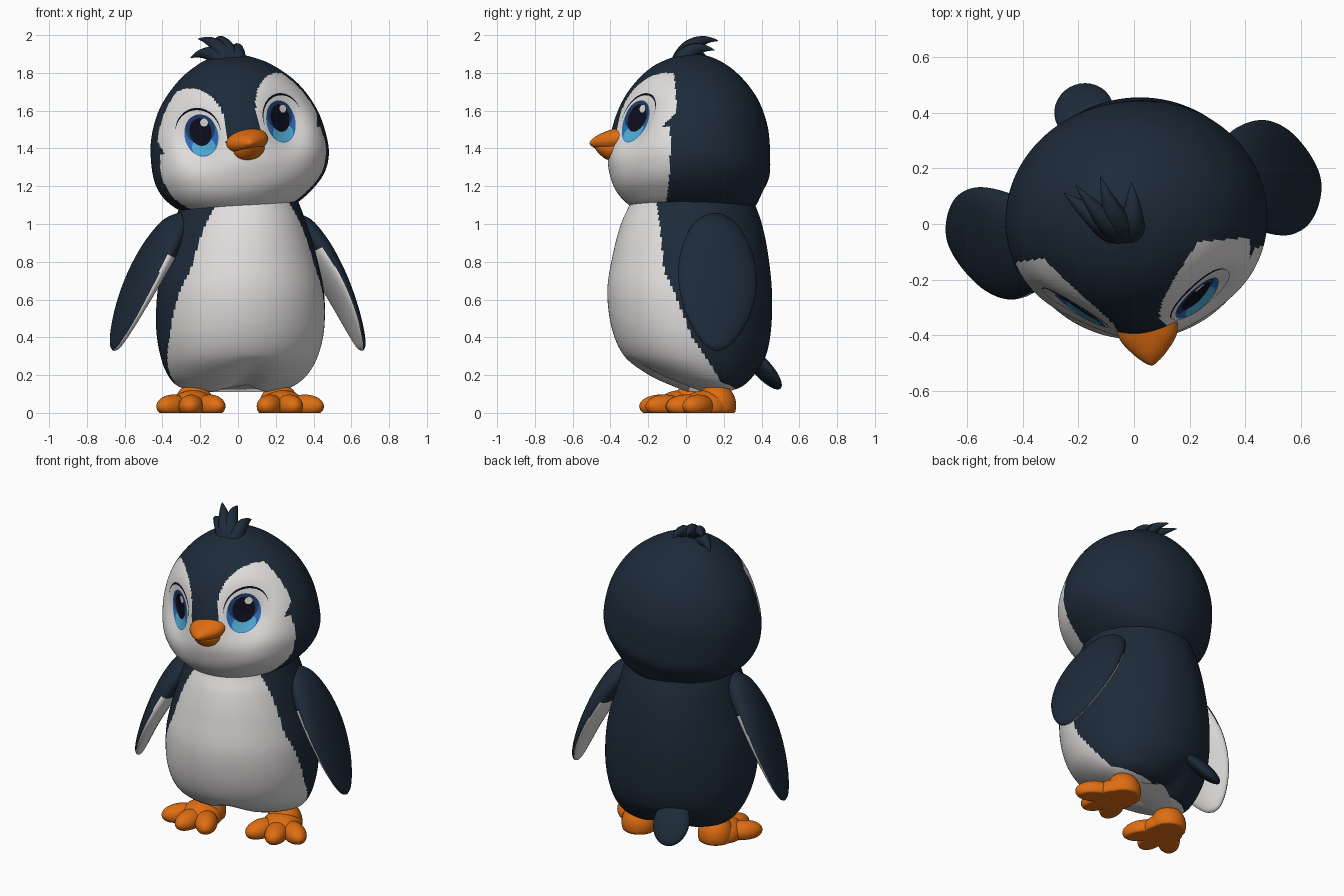
import bpy, bmesh, math
from mathutils import Matrix, Vector

if "Cube" in bpy.data.objects:
    bpy.data.objects.remove(bpy.data.objects["Cube"])

R, T = Matrix.Rotation, Matrix.Translation
rad = math.radians


def mat(name, r, g, b):
    m = bpy.data.materials.new(name)
    m.diffuse_color = (r, g, b, 1)
    m.use_nodes = True
    m.node_tree.nodes["Principled BSDF"].inputs["Base Color"].default_value = m.diffuse_color
    return m


NAVY = mat("navy plumage", 0.0125, 0.0235, 0.041)
WHITE = mat("white plumage", 0.76, 0.74, 0.73)
ORANGE = mat("orange skin", 0.74, 0.155, 0.006)
BLACK = mat("pupil black", 0.004, 0.004, 0.014)
DARK_BLUE = mat("iris dark blue", 0.015, 0.045, 0.13)
BLUE = mat("iris blue", 0.025, 0.15, 0.47)
LIGHT_BLUE = mat("iris light blue", 0.08, 0.42, 0.68)


def finish(name, bm, mats, matrix=None):
    me = bpy.data.meshes.new(name)
    bm.to_mesh(me)
    bm.free()
    for m in mats:
        me.materials.append(m)
    for p in me.polygons:
        p.use_smooth = True
    ob = bpy.data.objects.new(name, me)
    bpy.context.collection.objects.link(ob)
    if matrix:
        ob.matrix_world = matrix
    return ob


def sample(rows, k):
    """Smooth curve through rows of (height, x radius, y centre, y radius)."""
    out = []
    for i in range(len(rows) - 1):
        a, b, c, d = (rows[min(max(j, 0), len(rows) - 1)] for j in range(i - 1, i + 3))
        for s in range(k):
            t = s / k
            out.append([0.5 * (2 * q + (r - p) * t + (2 * p - 5 * q + 4 * r - w) * t * t
                        + (3 * q - p - 3 * r + w) * t ** 3) for p, q, r, w in zip(a, b, c, d)])
    return out + [list(rows[-1])]


def loft(name, rows, mats, matrix, k=8, n=128):
    bm = bmesh.new()
    rings = []
    for z, rx, yc, ry in sample(rows, k):
        rings.append([bm.verts.new((rx * math.cos(2 * math.pi * i / n),
                                    yc + ry * math.sin(2 * math.pi * i / n), z)) for i in range(n)])
    for a, b in zip(rings, rings[1:]):
        for i in range(n):
            j = (i + 1) % n
            bm.faces.new((a[i], a[j], b[j], b[i]))
    bm.faces.new(rings[0])
    bm.faces.new(rings[-1])
    bmesh.ops.recalc_face_normals(bm, faces=bm.faces)
    return finish(name, bm, mats, matrix)


def paint(ob, rule):
    for p in ob.data.polygons:
        p.material_index = 1 if rule(p.center, p.normal) else 0


def ball(bm, matrix, size):
    bmesh.ops.create_uvsphere(bm, u_segments=32, v_segments=20, radius=1,
                              matrix=matrix @ Matrix.Diagonal((*size, 1)))


# Body: turned slightly, white belly that widens towards the bottom
body = loft("body", [(.11, .2, .12, .1), (.14, .31, .12, .17), (.2, .375, .085, .27),
                     (.3, .42, .05, .37), (.45, .447, .03, .42), (.65, .44, .02, .435),
                     (.85, .395, .025, .41), (1.0, .35, .03, .375), (1.1, .315, .035, .335),
                     (1.2, .28, .04, .3)], [NAVY, WHITE], T((.02, 0, 0)) @ R(rad(16), 4, 'Z'), 18, 180)
for v in body.data.vertices:  # arch between the legs
    if v.co.z < .3:
        v.co.z += .05 * math.exp(-(v.co.x / .09) ** 2) * (.3 - v.co.z) / .19


def belly(c, n):
    edge = [(0, .6), (.165, .09), (.4, -.09), (.75, -.22), (2, -.22)]
    for (z0, y0), (z1, y1) in zip(edge, edge[1:]):
        if z0 <= c.z < z1:
            return c.y < y0 + (y1 - y0) * (c.z - z0) / (z1 - z0)


paint(body, belly)

# Head: tilted and turned, white face with two rounded eye patches
HEAD = T((.02, .02, 1.3)) @ R(rad(-10), 4, 'Y') @ R(rad(6), 4, 'Z')
HEAD_ROWS = [(-.24, .25, .02, .28), (-.2, .32, .015, .335), (-.13, .405, 0, .385),
             (-.05, .455, 0, .42), (.05, .472, -.005, .43), (.2, .455, 0, .415),
             (.33, .405, .003, .372), (.43, .335, .004, .311), (.52, .235, .005, .225),
             (.575, .135, .012, .133), (.598, .06, .025, .055), (.604, .001, .025, .001)]
head = loft("head", HEAD_ROWS, [NAVY, WHITE], HEAD, 18, 220)


def socket(u, y, v):
    """Push the eye areas back so the brow and muzzle stand forward."""
    dip = math.exp(-((abs(u) - .25) / .12) ** 2 - ((v - .19) / .15) ** 2)
    return y + .08 * dip * min(max(-y / .15, 0), 1)


for v in head.data.vertices:
    v.co.y = socket(v.co.x, v.co.y, v.co.z)


def face(c, n):
    u = abs(c.x) - .24
    patch = abs(u / (.19 if u > 0 else .155)) ** 2.1 + abs((c.z - .245) / .215) ** 2.1 < 1
    return (patch and c.y < -.115) or (c.z < .14 and c.y < -.15)


paint(head, face)
HEAD_CURVE = sample(HEAD_ROWS, 18)


def on_face(u, v, lift):
    """Point on the front of the head."""
    for a, b in zip(HEAD_CURVE, HEAD_CURVE[1:]):
        if a[0] <= v <= b[0]:
            t = (v - a[0]) / (b[0] - a[0])
            _, rx, yc, ry = (p + (q - p) * t for p, q in zip(a, b))
            return (u, socket(u, yc - ry * math.sqrt(max(0, 1 - (u / rx) ** 2)), v) - lift, v)


def decal(name, u, v, ru, rv, lift, material, n=40, m=8):
    bm = bmesh.new()
    mid = bm.verts.new(on_face(u, v, lift))
    prev = None
    for k in range(1, m + 1):
        ring = [bm.verts.new(on_face(u + ru * k / m * math.cos(2 * math.pi * i / n),
                                     v + rv * k / m * math.sin(2 * math.pi * i / n), lift))
                for i in range(n)]
        for i in range(n):
            j = (i + 1) % n
            bm.faces.new((prev[i], ring[i], ring[j], prev[j]) if prev else (mid, ring[i], ring[j]))
        prev = ring
    finish(name, bm, [material], HEAD)


# Eyes: thin layered plates following the face
for s, side in ((-1, "left"), (1, "right")):
    decal(side + "_eye_lash", s * .228, .224, .112, .129, .002, BLACK)
    decal(side + "_eye_white", s * .23, .214, .112, .127, .0035, WHITE)
    decal(side + "_iris", s * .215, .203, .083, .113, .005, BLUE)
    decal(side + "_iris_glow", s * .215, .142, .058, .047, .006, LIGHT_BLUE)
    decal(side + "_iris_shade", s * .215, .238, .073, .077, .007, DARK_BLUE)
    decal(side + "_pupil", s * .215, .222, .054, .074, .008, BLACK)
    decal(side + "_eye_glint", s * .215 + .025, .268, .019, .021, .009, WHITE)

# Beak: upper and lower halves
BEAK = HEAD @ T((.01, -.36, .128)) @ R(rad(90), 4, 'X')
loft("upper_beak", [(0, .115, .01, .07), (.07, .105, .0, .06), (.13, .06, -.004, .038),
                    (.165, .02, -.008, .016), (.174, .002, -.01, .002)], [ORANGE], BEAK, 5, 32)
loft("lower_beak", [(0, .1, -.04, .06), (.07, .08, -.04, .058), (.11, .055, -.034, .042),
                    (.14, .025, -.025, .02), (.15, .004, -.02, .004)], [ORANGE], BEAK, 5, 32)

# Flippers: broad thin leaves, white on the inside
for s, side, y, twist in ((-1, "left", -.06, 19), (1, "right", .16, 13)):
    fl = loft(side + "_flipper", [(.03, .015, 0, .04), (-.05, .062, 0, .125), (-.2, .072, 0, .19),
                                  (-.38, .062, 0, .213), (-.55, .047, 0, .185),
                                  (-.68, .035, 0, .125), (-.76, .022, 0, .06), (-.785, .004, 0, .01)],
              [NAVY, WHITE], T((s * .305, y, 1.03)) @ R(rad(-27 * s), 4, 'Y') @ R(rad(twist), 4, 'Z'), 12, 96)
    paint(fl, lambda c, n: c.z < -.2 and (n.x * s < -.3 or (s < 0 and n.y < -.25 and n.x * s < .45)))
    for v in fl.data.vertices:
        t = -v.co.z / .785
        v.co.x += s * .12 * t * (1 - t)

# Feet: ankle and three flat-bottomed toes
for s, side in ((-1, "left"), (1, "right")):
    bm = bmesh.new()
    ball(bm, T((0, .0, .04)), (.105, .105, .115))
    ball(bm, T((0, -.06, .03)), (.12, .13, .09))
    for a, reach in ((-36, .165), (0, .165), (36, .165)):
        ball(bm, R(rad(a), 4, 'Z') @ T((0, -reach, .035)), (.066, .115, .062))
    for v in bm.verts:
        v.co.z = max(v.co.z, 0)
    place = T((.02, 0, 0)) @ R(rad(16), 4, 'Z') @ Vector((s * .235, .1, 0))
    finish(side + "_foot", bm, [ORANGE], T(place) @ R(rad(7 + 12 * s), 4, 'Z'))

# Tail: flattened paddle pointing down and back
bm = bmesh.new()
ball(bm, T((-.18, .405, .235)) @ R(rad(20), 4, 'Z') @ R(rad(-48), 4, 'X'), (.108, .145, .042))
finish("tail", bm, [NAVY])

# Head tuft: tapered curls swept backwards
for i, (tip, top) in enumerate([((-.25, .11, 1.88), (-.15, .03, 1.94)), ((-.21, .14, 1.98), (-.1, .0, 1.975)),
                                ((-.12, .17, 1.97), (-.08, .03, 2.0)), ((-.01, .15, 1.92), (-.0, .03, 1.96))]):
    cu = bpy.data.curves.new("tuft_feather", 'CURVE')
    cu.dimensions = '3D'
    cu.bevel_depth = .05
    cu.bevel_resolution = 4
    cu.use_fill_caps = True
    sp = cu.splines.new('NURBS')
    sp.points.add(2)
    for p, co, r in zip(sp.points, ((-.07 + .02 * i, -.03, 1.85), top, tip), (1, .9, .04)):
        p.co = (*co, 1)
        p.radius = r
    sp.order_u = 3
    sp.use_endpoint_u = True
    cu.materials.append(NAVY)
    bpy.context.collection.objects.link(bpy.data.objects.new("tuft_feather_%d" % (i + 1), cu))
